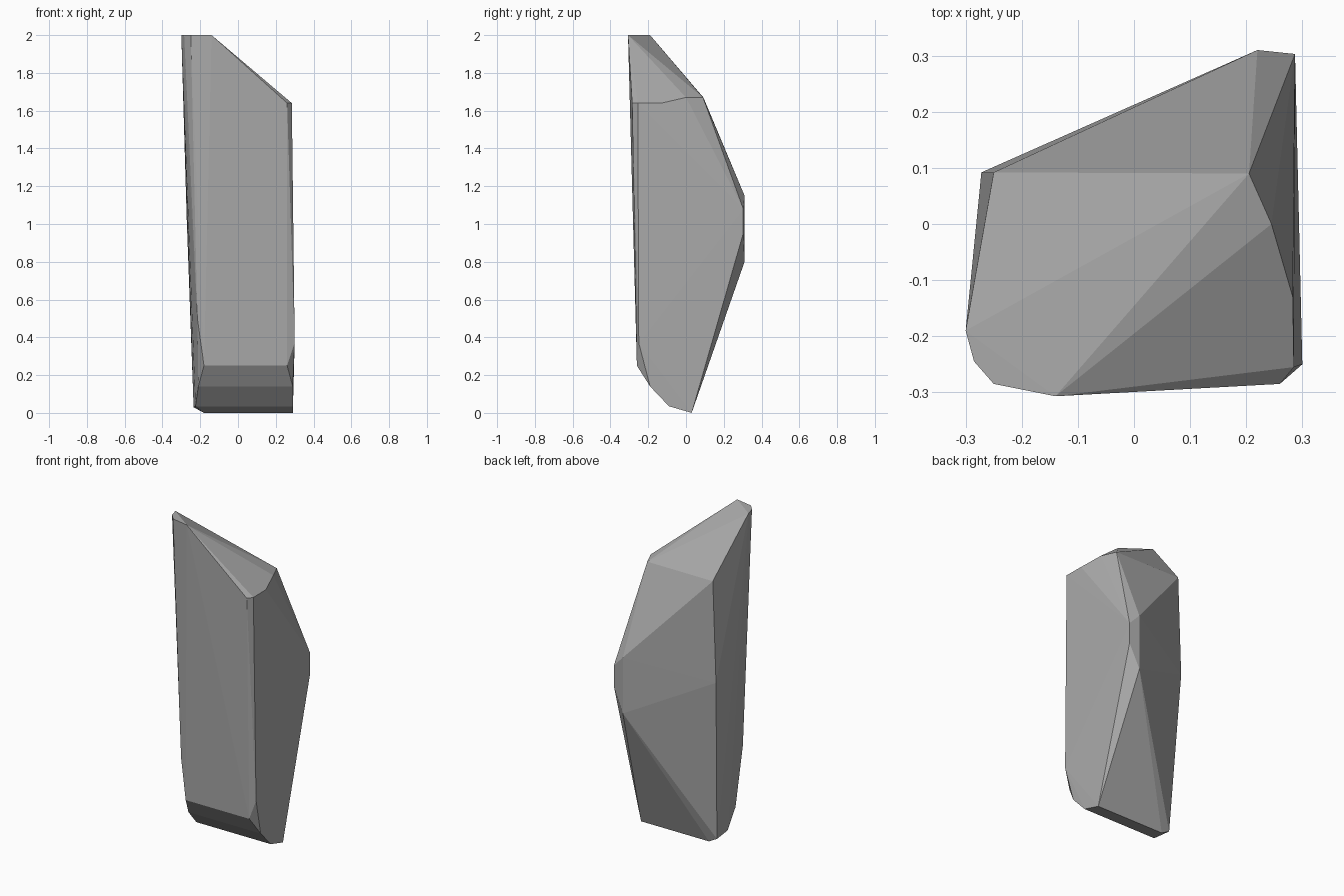
import bpy
import bmesh

# Remove only the default object
default_cube = bpy.data.objects.get("Cube")
if default_cube:
    bpy.data.objects.remove(default_cube, do_unlink=True)


def make_material(name, colour):
    """Create one flat stone colour for viewport and render."""
    material = bpy.data.materials.new(name)
    material.use_nodes = True
    material.diffuse_color = colour
    shader = material.node_tree.nodes["Principled BSDF"]
    shader.inputs["Base Color"].default_value = colour
    shader.inputs["Roughness"].default_value = 0.9
    return material


def level(height, outline):
    """Place a flat outline of x, y corners at one height."""
    return [(x, y, height) for x, y in outline]


def build_rock(name, corners, material):
    """Wrap the chiselled corners in a tight faceted skin."""
    bm = bmesh.new()
    for corner in corners:
        bm.verts.new(corner)
    hull = bmesh.ops.convex_hull(bm, input=bm.verts)
    unused = [v for v in hull["geom_interior"] + hull["geom_unused"]
              if isinstance(v, bmesh.types.BMVert) and v.is_valid]
    bmesh.ops.delete(bm, geom=list(set(unused)), context="VERTS")
    bmesh.ops.recalc_face_normals(bm, faces=bm.faces)
    for face in bm.faces:
        face.smooth = False
    mesh = bpy.data.meshes.new(name)
    bm.to_mesh(mesh)
    bm.free()
    mesh.materials.append(material)
    rock = bpy.data.objects.new(name, mesh)
    bpy.context.scene.collection.objects.link(rock)
    return rock


corners = []

# Small flat summit at the front corner
corners += level(2, [(-.3, -.19), (-.285, -.245), (-.25, -.285), (-.14, -.307)])

# Shoulder where the slanted cap meets the walls
corners += level(1.64, [(.26, -.285), (.285, -.255), (.283, -.13)])
corners += level(1.67, [(.245, 0), (.205, .09), (-.25, .092)])

# Back ridge, and the bend on the opposite back edge
for height in (.8, 1.15):
    corners.append((.22, .31, height))
for height in (.95, 1.08):
    corners.append((.287, .303, height))
corners.append((-.272, .092, 1.04))

# Lower end of the front wall with its chamfered sides
corners += level(.25, [(-.18, -.26), (.26, -.26)])
corners += [(-.215, -.255, .5), (.3, -.25, .37)]

# Rounded underside, swept from the front wall to the base edge
underside = [(-.19, .14, -.21), (-.09, .035, -.225), (.03, 0, -.18)]
for y, height, left_x in underside:
    corners += level(height, [(left_x, y), (.29, y)])
corners.append((-.235, .03, .03))

stone = make_material("stone grey", (.4, .4, .4, 1))
build_rock("standing_rock", corners, stone)
